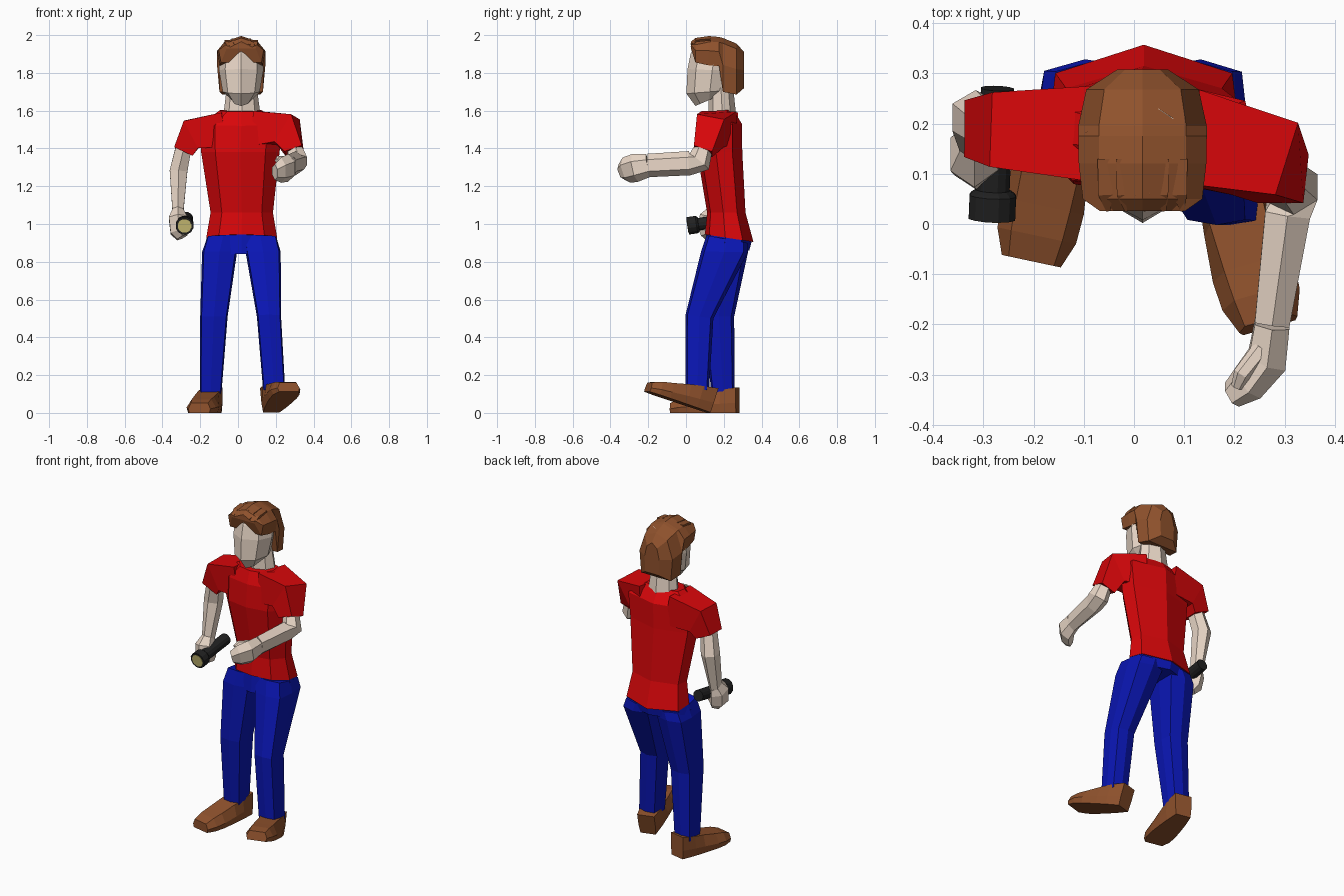
import bpy, bmesh, math
from mathutils import Vector, Matrix


def material(name, rgb):
    m = bpy.data.materials.new(name)
    m.diffuse_color = (*rgb, 1)
    return m


SKIN = material("skin", (0.83, 0.69, 0.58))
RED = material("red_cloth", (0.70, 0.002, 0.003))
BLUE = material("blue_cloth", (0.003, 0.008, 0.46))
BROWN = material("brown", (0.28, 0.085, 0.026))
BLACK = material("black", (0.015, 0.015, 0.015))
LENS = material("lens_yellow", (0.6, 0.52, 0.18))


def loft(name, rings, mat):
    """Skin a list of equal-length point rings and cap both ends."""
    bm = bmesh.new()
    vs = [[bm.verts.new(p) for p in r] for r in rings]
    n = len(vs[0])
    for a, b in zip(vs, vs[1:]):
        for i in range(n):
            j = (i + 1) % n
            bm.faces.new((a[i], a[j], b[j], b[i]))
    bm.faces.new(vs[0])
    bm.faces.new(vs[-1])
    bmesh.ops.recalc_face_normals(bm, faces=bm.faces[:])
    me = bpy.data.meshes.new(name)
    bm.to_mesh(me)
    bm.free()
    me.materials.append(mat)
    ob = bpy.data.objects.new(name, me)
    bpy.context.collection.objects.link(ob)
    return ob


# Cross-sections: ridged octagon for the head, fuller ones for trunk and legs
HEAD = ((.5, .86, 1, .86, .5, .14, 0, .14), (0, .17, .5, .8, 1, .8, .5, .17))
TRUNK = ((.5, .82, 1, .97, .5, .03, 0, .18), (0, .09, .42, .78, 1, .78, .42, .09))
LEG = ((.5, .95, 1, .94, .5, .06, 0, .05), (0, .07, .5, .9, 1, .9, .5, .07))


def body(name, rows, mat, shape=HEAD):
    """Loft of (front z, back z, left x, right x, front y, back y) sections."""
    return loft(name, [[(xl + (xr - xl) * u, yf + (yb - yf) * v, zf + (zb - zf) * v)
                        for u, v in zip(*shape)]
                       for zf, zb, xl, xr, yf, yb in rows], mat)


def tube(name, stations, mat, ref=(1, 0, 0), n=6):
    """Faceted tube through (x, y, z, side radius, other radius) stations."""
    ps = [Vector(s[:3]) for s in stations]
    ref, rings = Vector(ref), []
    for i, s in enumerate(stations):
        t = (ps[min(i + 1, len(ps) - 1)] - ps[max(i - 1, 0)]).normalized()
        side = (ref - t * ref.dot(t)).normalized()
        up = t.cross(side)
        rings.append([ps[i] + side * s[3] * math.cos(a) + up * s[4] * math.sin(a)
                      for a in (2 * math.pi * (k + .5) / n for k in range(n))])
    return loft(name, rings, mat)


# Shirt
body("shirt", [
    (.945, .905, -.168, .207, .10, .357),
    (1.06, 1.06, -.145, .185, .112, .315),
    (1.38, 1.38, -.195, .220, .058, .298),
    (1.52, 1.53, -.20, .235, .065, .296),
    (1.595, 1.605, -.10, .13, .09, .25)], RED, TRUNK)
tube("left_sleeve", [(.10, .175, 1.505, .135, .13), (.26, .13, 1.495, .108, .12),
                     (.297, .09, 1.385, .072, .068)], RED, (0, 1, 0), 4)
tube("right_sleeve", [(-.07, .18, 1.50, .135, .13), (-.247, .188, 1.475, .105, .115),
                      (-.289, .19, 1.385, .08, .076)], RED, (0, 1, 0), 4)

# Arms and hands
tube("left_arm", [(.292, .10, 1.42, .042, .045), (.318, .07, 1.33, .055, .066),
                  (.306, .02, 1.322, .052, .064), (.275, -.20, 1.31, .04, .062)], SKIN)
tube("left_hand", [(.275, -.20, 1.31, .04, .062), (.265, -.27, 1.297, .045, .075),
                   (.228, -.315, 1.285, .038, .07), (.195, -.34, 1.275, .025, .045)], SKIN)
tube("left_thumb", [(.255, -.25, 1.34, .02, .02), (.215, -.30, 1.345, .018, .018),
                    (.205, -.325, 1.335, .01, .012)], SKIN, (0, 0, 1))
tube("right_arm", [(-.287, .19, 1.41, .048, .048), (-.315, .212, 1.28, .054, .055),
                   (-.318, .165, 1.06, .033, .045)], SKIN)
tube("right_hand", [(-.318, .165, 1.07, .033, .045), (-.318, .14, 1.03, .055, .07),
                    (-.31, .13, .96, .055, .065), (-.295, .125, .93, .035, .045)], SKIN)

# Neck and head
body("neck", [(1.56, 1.58, -.078, .12, .12, .265), (1.72, 1.72, -.06, .10, .12, .25)], SKIN)
C = .017
body("head", [(z0, z1, C - w, C + w, y0, y1) for z0, z1, w, y0, y1 in [
    (1.625, 1.69, .05, .05, .20), (1.69, 1.71, .098, .002, .25),
    (1.82, 1.81, .118, .008, .27), (1.90, 1.90, .112, .024, .28),
    (1.955, 1.96, .085, .05, .25)]], SKIN)

# Hair: arched slices from fringe to nape, dropping low behind the ears
loft("hair", [[(C - w * .9, y, zb), (C - w, y, zb * .5 + zt * .5),
               (C - w * .68, y, zt - .028), (C, y, zt),
               (C + w * .68, y, zt - .028), (C + w, y, zb * .5 + zt * .5),
               (C + w * .9, y, zb)]
              for y, w, zb, zt in [(.026, .085, 1.93, 1.965), (.05, .119, 1.855, 1.985),
                                   (.12, .127, 1.84, 1.995), (.175, .128, 1.835, 1.99),
                                   (.195, .128, 1.70, 1.985), (.268, .112, 1.685, 1.955),
                                   (.308, .05, 1.72, 1.91)]], BROWN)
for i in range(5):
    x = C + (i - 2) * .037
    z = 1.972 - abs(i - 2) * .008
    tube("hair_tuft", [(x, .13, z, .022, .024), (x, .06, z - .004, .02, .02),
                       (x + .006, .027, z - .018, .006, .006)], BROWN, n=4)

# Trousers
body("hips", [(.84, .86, -.188, .225, .10, .335), (.95, .915, -.163, .203, .108, .35)], BLUE, TRUNK)
body("right_leg", [
    (.94, .90, -.166, .01, .112, .325), (.855, .85, -.19, -.005, .098, .328),
    (.51, .51, -.20, -.055, .092, .255), (.10, .10, -.202, -.088, .135, .258)], BLUE, LEG)
body("left_leg", [
    (.94, .90, .03, .206, .108, .325), (.855, .85, .04, .226, .08, .328),
    (.52, .50, .10, .228, -.002, .145), (.12, .12, .133, .25, -.002, .122)], BLUE, LEG)


# Boots
def boot(name, loc, yaw, pitch):
    rings = [[(-w * .9, y, 0), (-w, y, h * .4), (-t, y, h),
              (t, y, h), (w, y, h * .4), (w * .9, y, 0)]
             for y, w, t, h in [(.083, .05, .05, .135), (.0, .066, .06, .12),
                                (-.065, .074, .057, .108), (-.16, .083, .055, .085),
                                (-.22, .08, .052, .072), (-.272, .06, .046, .052)]]
    ob = loft(name, rings, BROWN)
    ob.data.transform(Matrix.Translation(loc) @ Matrix.Rotation(math.radians(yaw), 4, 'Z')
                      @ Matrix.Rotation(math.radians(pitch), 4, 'X'))


boot("right_boot", (-.148, .192, 0), -12, 0)
boot("left_boot", (.198, .042, .028), 16, -18)

# Torch: barrel, wider head and lens along one axis
tail, front = Vector((-.272, .27, 1.03)), Vector((-.283, .01, .99))


def along(f, r):
    return (*tail.lerp(front, f), r, r)


tube("torch_barrel", [along(0, .034), along(.85, .034)], BLACK, n=12)
tube("torch_head", [along(.78, .036), along(.80, .044), along(.82, .048), along(1, .048)], BLACK, n=12)
tube("torch_lens", [along(.97, .037), along(1.008, .037)], LENS, n=12)
